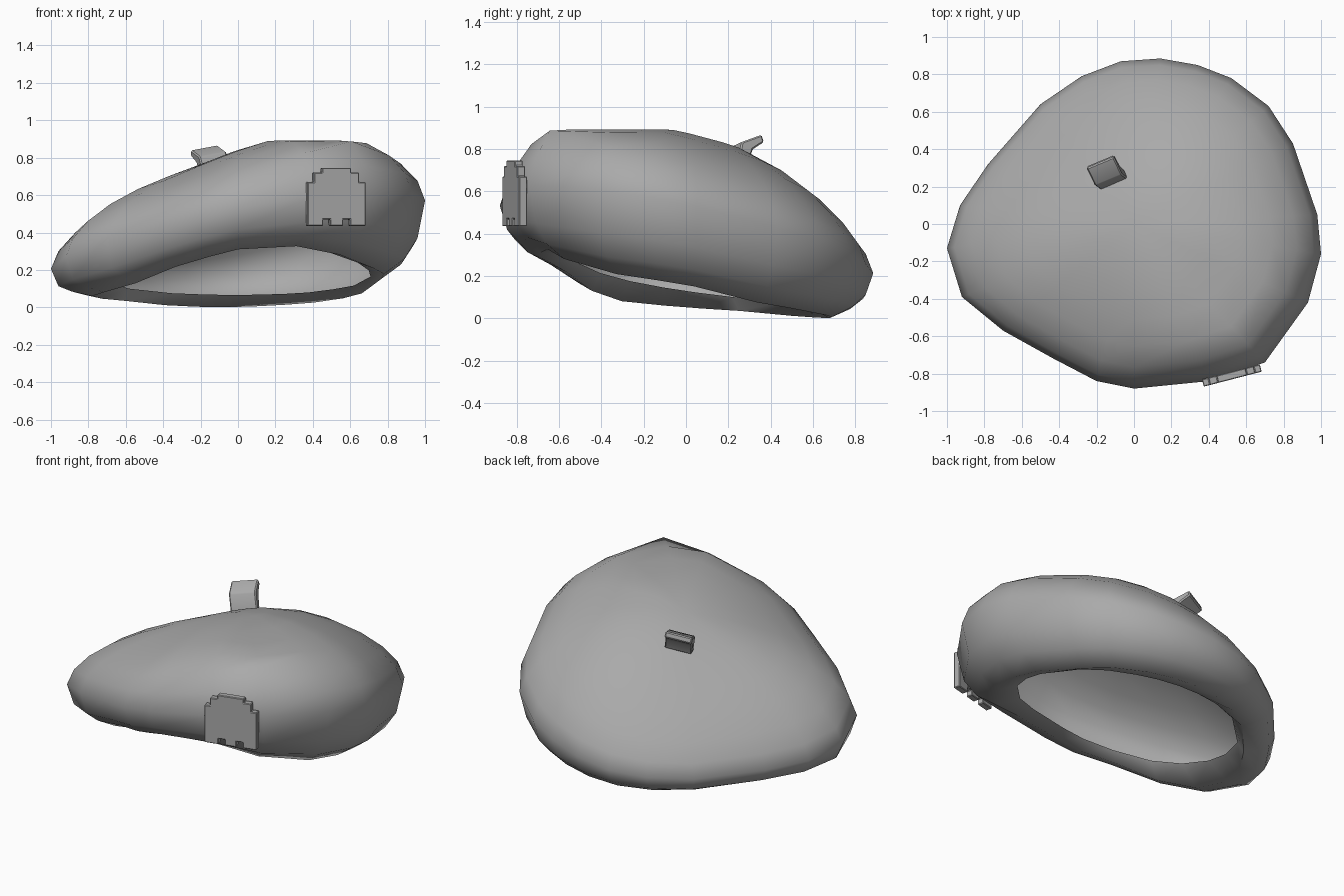
import bpy, bmesh, math
from mathutils import Vector, Matrix

if "Cube" in bpy.data.objects:
    bpy.data.objects.remove(bpy.data.objects["Cube"])

grey = bpy.data.materials.new("soft_grey")
grey.diffuse_color = (0.4, 0.4, 0.4, 1)
grey.use_nodes = True
grey.node_tree.nodes["Principled BSDF"].inputs["Base Color"].default_value = grey.diffuse_color


def finish(name, bm, angle):
    bmesh.ops.recalc_face_normals(bm, faces=bm.faces)
    mesh = bpy.data.meshes.new(name)
    bm.to_mesh(mesh)
    bm.free()
    mesh.materials.append(grey)
    ob = bpy.data.objects.new(name, mesh)
    bpy.context.collection.objects.link(ob)
    bpy.ops.object.select_all(action='DESELECT')
    ob.select_set(True)
    bpy.context.view_layer.objects.active = ob
    bpy.ops.object.shade_smooth_by_angle(angle=math.radians(angle))
    return ob


# Widest outline of the cap, seen from above
outline = [(-1, -.13), (-.93, .1), (-.78, .32), (-.5, .64), (-.28, .79), (-.07, .87),
           (.14, .885), (.34, .85), (.52, .78), (.72, .63), (.85, .43), (.98, .05),
           (1, -.16), (.93, -.42), (.7, -.74), (.4, -.84), (0, -.88), (-.2, -.84),
           (-.43, -.72), (-.7, -.57), (-.92, -.39)]
# Heights every 30 degrees, counter-clockwise from +x
lip_heights = [.16, .065, .02, 0, .005, .03, .05, .09, .22, .31, .33, .22]
opening_heights = [.17, .11, .075, .065, .07, .09, .13, .19, .27, .325, .335, .26]


def around(heights, x, y):
    t = math.degrees(math.atan2(y, x)) % 360 / 30
    i = int(t) % 12
    return heights[i] + (heights[(i + 1) % 12] - heights[i]) * (t - int(t))


def brim_z(x, y):      # tilted plane of the widest loop
    return .36 + .18 * x - .195 * y


def bump(x, y, cx, cy, size):
    return math.exp(-((x - cx) ** 2 + (y - cy) ** 2) / size)


def dome(p, rho):
    x, y = p[0] * rho, p[1] * rho
    d = Vector(p).normalized()
    h = .47 * max(0, 1 - rho ** 2.2) ** .62 * (1 + .18 * rho ** 2 * (.5 * d.x - d.y))
    # Flatter left slope, raised front right shoulder and crown
    h -= .05 * min(1, max(0, (.25 - x) / .5)) * (1 - rho ** 4)
    h += .08 * bump(x, y, .55, -.63, .05) * (1 - rho ** 10)
    h -= .04 * bump(x, y, -.25, -.6, .12) * (1 - rho ** 6)
    h += .025 * bump(x, y, .05, .15, .15) * (1 - rho ** 6)
    return x, y, min(.892, brim_z(x, y) + h)


def under(p, rho, mix):
    x, y = p[0] * rho, p[1] * rho
    mix *= 1 + .3 * min(0, Vector(p).normalized().x)
    return x, y, mix * brim_z(x, y) + (1 - mix) * around(lip_heights, *p)


def opening(p):
    a = math.atan2(p[1] / .88, p[0])
    x, y = .03 + .68 * math.cos(a), -.02 + .57 * math.sin(a)
    return x, y, around(opening_heights, *p)


# Cap: open shell lofted from the crown, over the brim and in to the head opening
bm = bmesh.new()
rings = [[dome(p, r) for p in outline] for r in (.2, .4, .58, .74, .87, .96, 1)]
rings += [[under(p, r, m) for p in outline] for r, m in ((.96, .5), (.89, .22), (.78, 0))]
rings.append([opening(p) for p in outline])
loops = [[bm.verts.new(c) for c in ring] for ring in rings]
crown = bm.verts.new(dome((0, 1), 0))
n = len(outline)
for i in range(n):
    j = (i + 1) % n
    bm.faces.new((crown, loops[0][i], loops[0][j]))
    for a, b in zip(loops, loops[1:]):
        bm.faces.new((a[i], b[i], b[j], a[j]))
finish("cap", bm, 60)


def bevelled_prism(profile, depth, bevel):
    bm = bmesh.new()
    face = bm.faces.new([bm.verts.new((x, -depth / 2, z)) for x, z in profile])
    ext = bmesh.ops.extrude_face_region(bm, geom=[face])
    moved = [v for v in ext["geom"] if isinstance(v, bmesh.types.BMVert)]
    bmesh.ops.translate(bm, vec=(0, depth, 0), verts=moved)
    bmesh.ops.recalc_face_normals(bm, faces=bm.faces)
    bmesh.ops.bevel(bm, geom=bm.edges[:], offset=bevel, segments=1, affect='EDGES')
    return bm


# Badge: stepped plate with notched bottom, standing against the front
profile = [(-.16, 0), (-.075, 0), (-.075, .035), (-.035, .035), (-.035, 0), (.035, 0),
           (.035, .035), (.075, .035), (.075, 0), (.16, 0), (.16, .235), (.125, .235),
           (.125, .285), (.08, .285), (.08, .31), (-.08, .31), (-.08, .285),
           (-.125, .285), (-.125, .235), (-.16, .235)]
badge = finish("front_badge", bevelled_prism(profile, .04, .004), 30)
badge.location = (.523, -.81, .435)
badge.rotation_euler.z = math.radians(14.5)

# Tab: small bent tag leaning out of the crown
bend = [(-.085, -.1), (-.03, -.1), (0, -.025), (.06, .01), (.05, .045), (-.055, .01)]
tab = finish("crown_tab", bevelled_prism(bend, .16, .007), 30)
out = Vector((-.38, .92, 0)).normalized()
side = -Vector((.9, .38, .17)).normalized()
up = out.cross(side).normalized()
basis = Matrix((out, side, up)).transposed().to_4x4()
tab.matrix_world = Matrix.Translation((-.155, .285, .81)) @ basis
